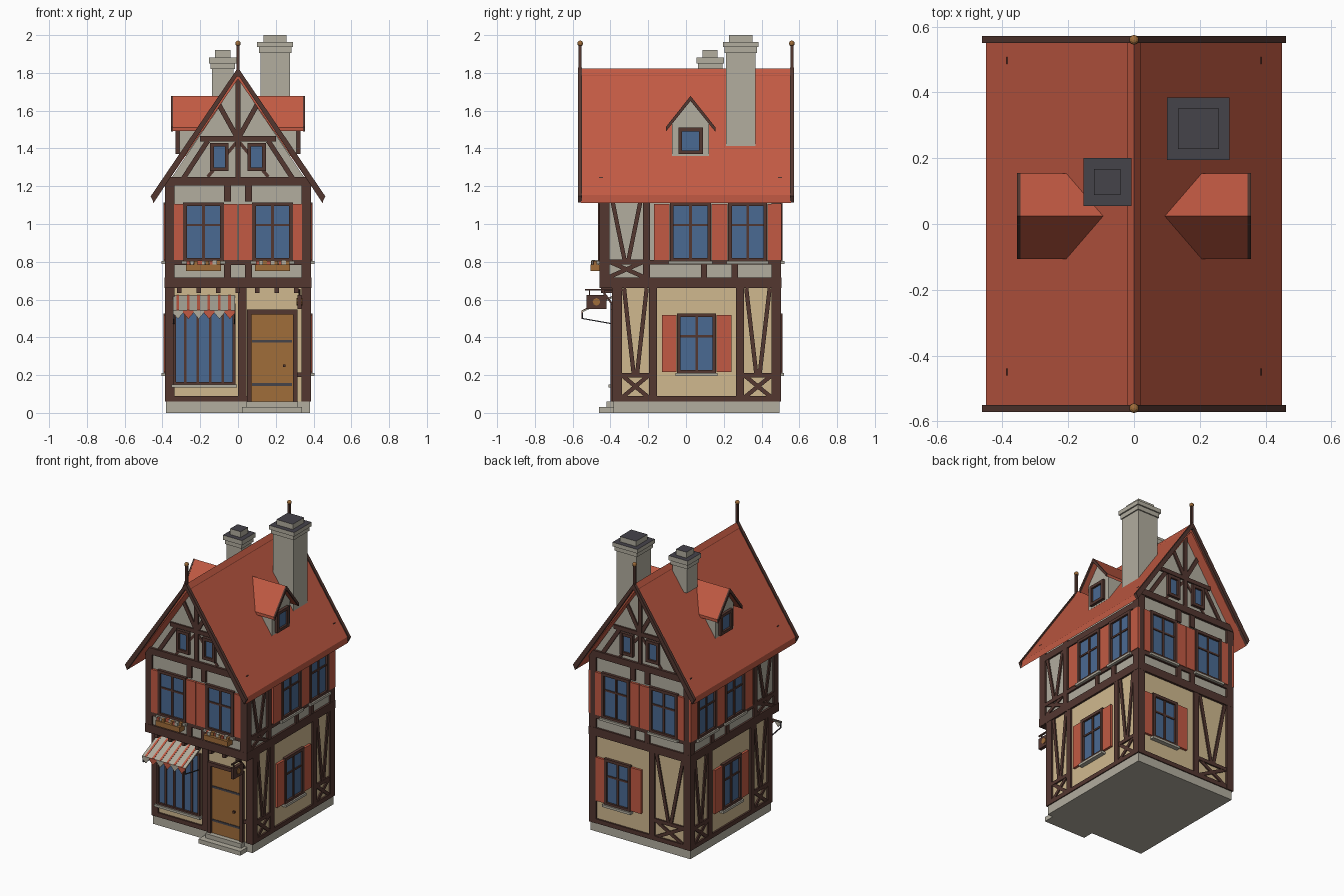
import bpy, bmesh, math, random
from mathutils import Vector

if "Cube" in bpy.data.objects:
    bpy.data.objects.remove(bpy.data.objects["Cube"])
random.seed(4)

# ---- colours ----
def mat(name, hexcol):
    m = bpy.data.materials.new(name)
    rgb = [int(hexcol[i:i + 2], 16) / 255 for i in (0, 2, 4)]
    m.diffuse_color = [((c + .055) / 1.055) ** 2.4 if c > .04 else c / 12.92 for c in rgb] + [1]
    m.use_nodes = True
    m.node_tree.nodes["Principled BSDF"].inputs["Base Color"].default_value = m.diffuse_color
    return m
STONE, CREAM, TIMBER = mat("stone grey", "B2AD9F"), mat("cream plaster", "D0B98F"), mat("dark timber", "533730")
RED, GLASS, OCHRE = mat("tile red", "C25A43"), mat("window blue", "4A6A92"), mat("ochre wood", "A06D3A")
SLATE = mat("slate", "45434A")

# ---- builders: every part is collected in one mesh per name ----
parts = {}
def prism(f, name, m, pts, d0, d1):
    """Extrude a (u, z) outline from depth d0 to d1 on facade f = (axis, position, sign)."""
    bm = parts.setdefault(name, (bmesh.new(), m))[0]
    ax, pos, s = f
    P = lambda u, z, d: (u, pos + s * d, z) if ax == 'y' else (pos + s * d, u, z)
    a = [bm.verts.new(P(u, z, d0)) for u, z in pts]
    b = [bm.verts.new(P(u, z, d1)) for u, z in pts]
    bm.faces.new(a)
    bm.faces.new(b[::-1])
    for i in range(len(a)):
        j = (i + 1) % len(a)
        bm.faces.new((a[i], b[i], b[j], a[j]))

def rect(f, name, m, u0, u1, z0, z1, d0=-.005, d1=.012):
    prism(f, name, m, [(u0, z0), (u1, z0), (u1, z1), (u0, z1)], d0, d1)

def box(name, m, x0, x1, y0, y1, z0, z1):
    rect(('y', 0, 1), name, m, x0, x1, z0, z1, y0, y1)

def bar(f, name, m, a, b, w=.024, d0=-.005, d1=.009):
    a, b = Vector(a), Vector(b)
    d = (b - a).normalized() * w / 2
    n = Vector((-d.y, d.x))
    prism(f, name, m, [a + n, b + n, b - n, a - n], d0, d1)

def chevron(f, name, m, top, bot, half, inner, thick, d0, d1, c=0):
    prism(f, name, m, [(c, top), (c + half, bot), (c + inner, bot - thick), (c, top - thick * 1.1),
                       (c - inner, bot - thick), (c - half, bot)], d0, d1)

def window(f, u0, u1, z0, z1, mull=1, transom=.62, left=0, right=0, sill=True, w=.02):
    rect(f, "window_glass", GLASS, u0 + .01, u1 - .01, z0 + .01, z1 - .01, -.002, .006)
    for a, b in ((u0, u0 + w), (u1 - w, u1)):
        rect(f, "window_frames", TIMBER, a, b, z0, z1, -.005, .02)
    for a, b in ((z0, z0 + w), (z1 - w, z1)):
        rect(f, "window_frames", TIMBER, u0, u1, a, b, -.005, .0195)
    for i in range(mull):
        u = u0 + (u1 - u0) * (i + 1) / (mull + 1)
        rect(f, "window_bars", TIMBER, u - .007, u + .007, z0, z1, 0, .013)
    if transom:
        z = z0 + (z1 - z0) * transom
        rect(f, "window_bars", TIMBER, u0, u1, z - .006, z + .006, 0, .012)
    if sill:
        rect(f, "window_sills", STONE, u0 - .008, u1 + .008, z0 - .012, z0 + .004, 0, .03)
    if left:
        rect(f, "shutters", RED, u0 - left, u0 - .002, z0 + .01, z1 - .01, 0, .016)
    if right:
        rect(f, "shutters", RED, u1 + .002, u1 + right, z0 + .01, z1 - .01, 0, .016)

def v_panel(f, u0, u1, ztop, zrail, zbot):
    """Panel with a V brace, a rail, and a cross brace below."""
    c, r = (u0 + u1) / 2, .012
    for u in (u0 + r, u1 - r):
        bar(f, "braces", TIMBER, (u, ztop), (c + (r if u > c else -r) * .7, zrail), .022)
    rect(f, "rails", TIMBER, u0, u1, zrail - .012, zrail + .012, -.005, .011)
    bar(f, "braces", TIMBER, (u0, zbot), (u1, zrail), .022, -.005, .0085)
    bar(f, "braces", TIMBER, (u1, zbot), (u0, zrail), .022)

# ---- walls ----
box("plinth", STONE, -.38, .38, -.385, .495, 0, .06)
box("ground_floor_wall", CREAM, -.375, .375, -.38, .49, .05, .68)
prism(('y', 0, 1), "upper_wall", STONE, [(-.375, .68), (.375, .68), (.375, 1.21), (0, 1.77), (-.375, 1.21)], -.445, .492)
G_FRONT, G_BACK = ('y', -.38, -1), ('y', .49, 1)
U_FRONT, U_BACK = ('y', -.445, -1), ('y', .492, 1)

# ---- corner posts and floor beams ----
for s in (-1, 1):
    x0, x1 = sorted((s * .335, s * .387))
    box("corner_posts", TIMBER, x0, x1, -.392, -.34, .06, .68)
    box("corner_posts", TIMBER, x0, x1, -.457, -.405, .66, 1.22)
    box("corner_posts", TIMBER, x0, x1, .453, .504, .06, 1.22)
box("jetty_beam", TIMBER, -.3885, .3885, -.458, .505, .662, .718)
for i in range(7):
    x = -.31 + i * .103
    box("joist_ends", TIMBER, x - .012, x + .012, -.45, -.37, .635, .67)

# ---- long sides ----
for s in (-1, 1):
    f = ('x', s * .375, s)
    rect(f, "sill_beams", TIMBER, -.39, .5, .06, .09)
    for a, b in ((-.196, -.154), (.265, .307)):
        rect(f, "posts", TIMBER, a, b, .06, .67)
    v_panel(f, -.34, -.196, .66, .2, .08)
    v_panel(f, .307, .455, .66, .2, .08)
    window(f, -.048, .16, .207, .527, left=.08, right=.08)
    # upper floor
    rect(f, "rails", TIMBER, -.41, .46, .785, .81)
    rect(f, "posts", TIMBER, -.228, -.19, .7, 1.19)
    v_panel(f, -.405, -.225, 1.14, .8, .72)
    for a, b in ((.08, .112), (.24, .275)):
        rect(f, "posts", TIMBER, a, b, .7, .79)
    window(f, -.085, .133, .8, 1.115, left=.085, right=.045)
    window(f, .223, .43, .8, 1.115, left=.045, right=.075)
    rect(f, "rails", TIMBER, -.45, .5, 1.115, 1.16)

# ---- gable ends, front and back ----
for f in (U_FRONT, U_BACK):
    rect(f, "tie_beam", TIMBER, -.388, .388, 1.205, 1.25, -.005, .016)
    rect(f, "rails", TIMBER, -.34, .34, .783, .81)
    rect(f, "king_post", TIMBER, -.014, .014, 1.24, 1.79, -.005, .013)
    rect(f, "collar_beam", TIMBER, -.2, .2, 1.438, 1.466)
    for s in (-1, 1):
        bar(f, "braces", TIMBER, (0, 1.45), (s * .1, 1.63), .026)
        bar(f, "braces", TIMBER, (s * .16, 1.44), (s * .29, 1.24), .026)
        bar(f, "braces", TIMBER, (s * .01, 1.43), (s * .16, 1.25), .018, -.005, .005)
        a, b = sorted((s * .05, s * .148))
        window(f, a, b, 1.28, 1.43, 0, 0, sill=False)
        for z0, z1 in ((.71, .79), (1.12, 1.21)):
            a, b = sorted((s * .036, s * .074))
            rect(f, "posts", TIMBER, a, b, z0, z1)
        a, b = sorted((s * .075, s * .29))
        lr = (.073, .05) if s > 0 else (.05, .073)
        window(f, a, b, .8, 1.115, left=lr[0], right=lr[1])

# ---- ground floor back ----
rect(G_BACK, "sill_beams", TIMBER, -.38, .38, .06, .09)
rect(G_BACK, "posts", TIMBER, -.11, -.07, .06, .67)
v_panel(G_BACK, -.335, -.11, .66, .2, .08)
window(G_BACK, .07, .27, .207, .527, left=.08, right=.065)

# ---- shop front ----
rect(G_FRONT, "sill_beams", TIMBER, -.38, .05, .06, .09)
rect(G_FRONT, "posts", TIMBER, 0, .045, .06, .67)
window(G_FRONT, -.345, -.014, .147, .58, 4, 0, w=.016)
# awning with red stripes, pointed valance and arms
X = ('x', 0, 1)
prism(X, "awning", STONE, [(-.38, .622), (-.55, .542), (-.55, .532), (-.38, .612)], -.345, -.016)
w = .329 / 6
for i in range(6):
    u = -.345 + i * w
    prism(X, "awning_stripes", RED, [(-.38, .624), (-.55, .544), (-.55, .542), (-.38, .622)], u + w * .35, u + w * .6)
    red = i % 2
    prism(('y', -.55, -1), "valance_red" if red else "valance_pale", RED if red else STONE,
          [(u, .542), (u + w, .542), (u + w, .53), (u + w / 2, .497), (u, .53)], -.002, .003)
for u in (-.343, -.022):
    prism(X, "awning_arms", SLATE, [(-.55, .503), (-.38, .473), (-.38, .467), (-.55, .497)], u, u + .006)
    prism(X, "awning_arms", SLATE, [(-.55, .54), (-.545, .54), (-.545, .498), (-.55, .498)], u, u + .006)

# ---- door and steps ----
rect(G_FRONT, "door", OCHRE, .065, .295, .06, .53, 0, .008)
for a, b, c, d in ((.048, .072, .06, .546), (.29, .316, .06, .546), (.048, .316, .522, .547)):
    rect(G_FRONT, "door_frame", TIMBER, a, b, c, d, 0, .02)
for z in (.15, .38):
    rect(G_FRONT, "door_hinges", SLATE, .075, .287, z - .007, z + .007, .005, .012)
rect(G_FRONT, "door_knob", TIMBER, .238, .252, .243, .257, 0, .02)
rect(G_FRONT, "rails", TIMBER, .31, .34, .19, .215)
box("door_steps", STONE, .02, .34, -.46, -.38, 0, .03)
box("door_steps", STONE, .045, .318, -.42, -.38, .03, .06)

# ---- hanging sign ----
box("sign_bracket", TIMBER, .32, .33, -.535, -.39, .647, .656)
bar(X, "sign_bracket", TIMBER, (-.39, .575), (-.445, .65), .01, .32, .33)
for y in (-.51, -.435):
    box("sign_bracket", TIMBER, .322, .328, y - .003, y + .003, .62, .65)
box("sign_board", TIMBER, .314, .336, -.527, -.422, .55, .625)
prism(X, "sign_disc", OCHRE, [(-.474 + .02 * math.cos(t * .785), .588 + .02 * math.sin(t * .785)) for t in range(8)], .309, .341)

# ---- flower boxes ----
for s in (-1, 1):
    box("flower_boxes", OCHRE, s * .183 - .093, s * .183 + .093, -.506, -.455, .75, .786)
    for i in range(9):
        x, y, r = s * .183 - .08 + i * .02, random.uniform(-.495, -.47), random.uniform(.008, .012)
        n, m = (("flowers_red", RED), ("flowers_pale", STONE), ("flowers_ochre", OCHRE))[i % 3]
        box(n, m, x - r, x + r, y - r, y + r, .78, .79 + r * 1.6)

# ---- main roof ----
Y = ('y', 0, 1)
chevron(Y, "roof", RED, 1.815, 1.153, .45, .45, .043, -.555, .555)
chevron(Y, "ridge_tiles", RED, 1.822, 1.79, .021, .021, .02, -.55, .55)
for s in (-1, 1):
    chevron(('y', 0, s), "barge_boards", TIMBER, 1.828, 1.147, .462, .446, .034, .55, .572)

# ---- dormers on both slopes ----
for s in (-1, 1):
    f = ('x', 0, s)
    prism(f, "dormer_wall", STONE, [(-.074, 1.36), (.122, 1.36), (.122, 1.54), (.024, 1.655), (-.074, 1.54)], .12, .31)
    chevron(f, "dormer_roof", RED, 1.677, 1.512, .13, .13, .02, .08, .345, .024)
    chevron(f, "dormer_barge", TIMBER, 1.678, 1.513, .131, .131, .024, .345, .356, .024)
    window(('x', s * .31, s), -.04, .09, 1.37, 1.51, 0, 0, sill=False)

# ---- chimneys: shaft, cap, pot ----
for x, y, r, z0, z1, z2, z3 in ((.196, .29, .078, 1.4, 1.936, 1.964, 2.0), (-.081, .128, .056, 1.65, 1.85, 1.882, 1.922)):
    for k, a, b in ((r, z0, z1), (r + .008, z1 - .03, z1), (r + .017, z1, z2), (r - .016, z2, z3)):
        box("chimneys", STONE, x - k, x + k, y - k, y + k, a, b)

# ---- finials ----
for y in (-.56, .56):
    box("finial_poles", TIMBER, -.008, .008, y - .008, y + .008, 1.78, 1.95)
    bpy.ops.mesh.primitive_uv_sphere_add(segments=10, ring_count=6, radius=.015, location=(0, y, 1.956))
    bpy.context.object.name = "finial_ball"
    bpy.context.object.data.materials.append(OCHRE)

# ---- turn the collected parts into objects ----
for name, (bm, m) in parts.items():
    bmesh.ops.recalc_face_normals(bm, faces=bm.faces)
    me = bpy.data.meshes.new(name)
    me.materials.append(m)
    if name == "chimneys":  # sooty upper faces
        me.materials.append(SLATE)
        for fc in bm.faces:
            fc.normal_update()
            fc.material_index = int(fc.normal.z > .9)
    bm.to_mesh(me)
    bm.free()
    bpy.context.collection.objects.link(bpy.data.objects.new(name, me))
